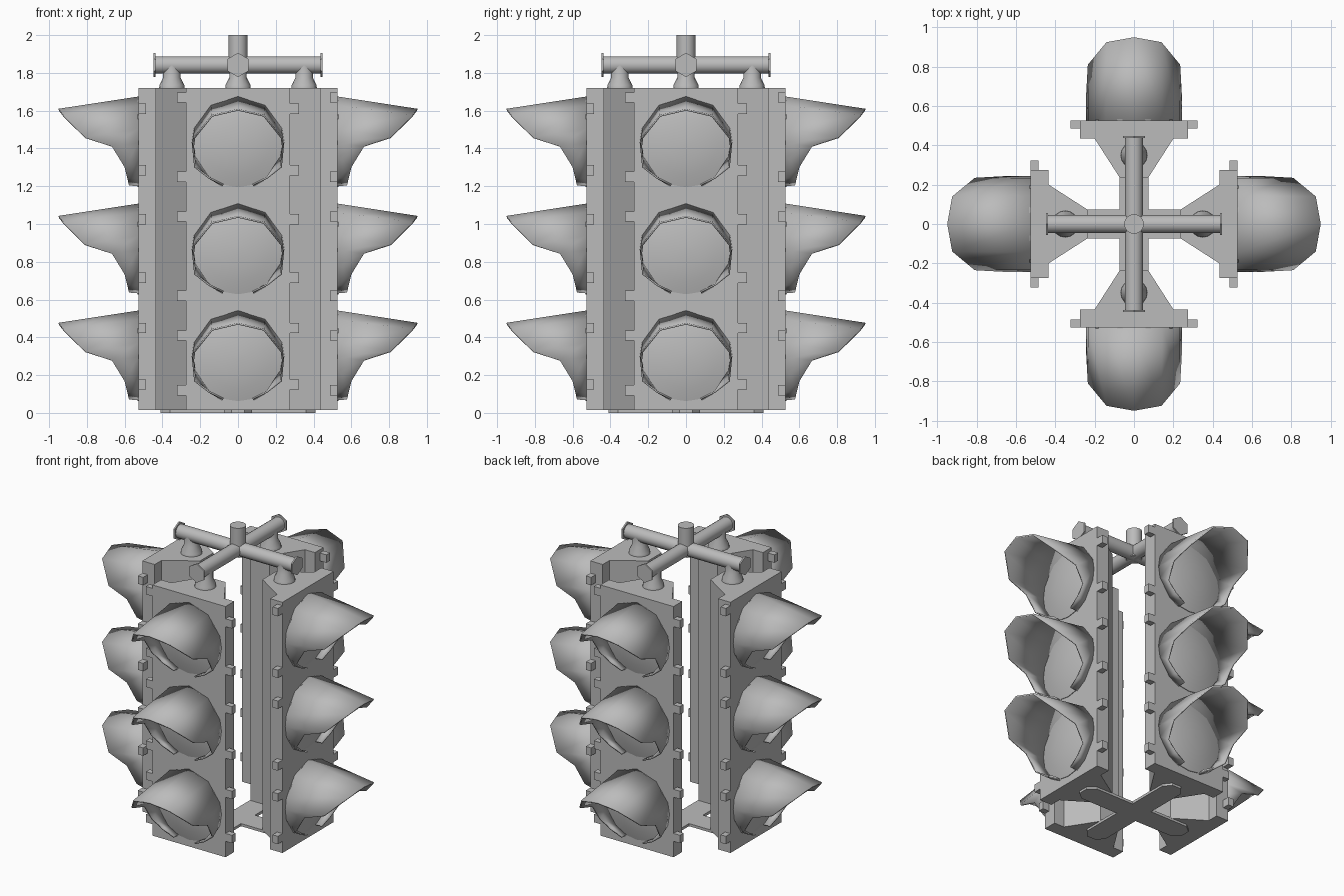
import bpy, bmesh, math
from mathutils import Matrix, Vector

cube = bpy.data.objects.get("Cube")
if cube:
    bpy.data.objects.remove(cube, do_unlink=True)

grey = bpy.data.materials.new("plain_grey")
grey.use_nodes = True
colour = (0.5, 0.5, 0.5, 1)
grey.diffuse_color = colour
grey.node_tree.nodes["Principled BSDF"].inputs["Base Color"].default_value = colour


def finish(name, bm, smooth=None):
    bmesh.ops.recalc_face_normals(bm, faces=bm.faces)
    mesh = bpy.data.meshes.new(name)
    bm.to_mesh(mesh)
    bm.free()
    mesh.materials.append(grey)
    obj = bpy.data.objects.new(name, mesh)
    bpy.context.collection.objects.link(obj)
    if smooth:
        bpy.ops.object.select_all(action='DESELECT')
        obj.select_set(True)
        bpy.context.view_layer.objects.active = obj
        bpy.ops.object.shade_smooth_by_angle(angle=math.radians(smooth))
    return obj


def prism(bm, outline, z0, z1):
    face = bm.faces.new([bm.verts.new((x, y, z0)) for x, y in outline])
    ext = bmesh.ops.extrude_face_region(bm, geom=[face])["geom"]
    top = [v for v in ext if isinstance(v, bmesh.types.BMVert)]
    bmesh.ops.translate(bm, verts=top, vec=(0, 0, z1 - z0))


def box(bm, centre, size):
    m = Matrix.Translation(centre) @ Matrix.Diagonal((*size, 1))
    bmesh.ops.create_cube(bm, size=1, matrix=m)


def lathe(bm, profile, sides, matrix):
    # Closed turned shape about local z, from (radius, height) points
    rings = [[bm.verts.new(matrix @ Vector((r * math.cos(t), r * math.sin(t), h)))
              for t in (math.tau * i / sides for i in range(sides))]
             for r, h in profile]
    for a, b in zip(rings, rings[1:]):
        for i in range(sides):
            j = (i + 1) % sides
            bm.faces.new((a[i], a[j], b[j], b[i]))
    bm.faces.new(rings[0])
    bm.faces.new(rings[-1])


def four_ways(obj):
    # Repeat a front part on the other three sides
    name = obj.name
    obj.name = "front_" + name
    for side, turn in (("left", 1), ("back", 2), ("right", 3)):
        copy = obj.copy()
        copy.name = side + "_" + name
        copy.rotation_euler.z = turn * math.pi / 2
        bpy.context.collection.objects.link(copy)


FRONT = -0.527
LAMPS = (1.43, 0.863, 0.297)

# Housing: flanged front with a tapered back
half = [(0.275, FRONT), (0.275, -0.434), (0.2, -0.434), (0.072, -0.235)]
bm = bmesh.new()
prism(bm, half + [(-x, y) for x, y in reversed(half)], 0.015, 1.72)
four_ways(finish("housing", bm))

# Door hinges and latches on the sides of each housing
bm = bmesh.new()
for side, heights in ((-1, (1.67, 1.25, 1.04, 0.62, 0.41, 0.12)),
                      (1, (1.61, 1.285, 1.025, 0.715, 0.45, 0.15))):
    for z in heights:
        box(bm, (side * 0.296, FRONT + 0.02, z), (0.056, 0.04, 0.054))
four_ways(finish("hinges", bm))

# Lenses: shallow domes
bm = bmesh.new()
for z in LAMPS:
    m = Matrix.Translation((0, FRONT, z)) @ Matrix.Rotation(math.pi / 2, 4, 'X')
    lathe(bm, [(0.235, -0.01), (0.235, 0.004), (0.17, 0.022), (0.09, 0.034),
               (0.02, 0.038)], 20, m)
four_ways(finish("lenses", bm, 40))

# Visors: open-bottomed hoods, each rib as angle, rim x, rim y, rim z
ribs = [(90, 0, -0.95, 0.18), (54, 0.14, -0.925, 0.147), (18, 0.235, -0.81, 0.03),
        (0, 0.243, -0.667, -0.02), (-18, 0.232, -0.6, -0.13),
        (-50, 0.158, -0.586, -0.188), (-70, 0.08, -0.577, -0.226)]
ribs = [(180 - a, -x, y, z) for a, x, y, z in reversed(ribs[1:])] + ribs
bm = bmesh.new()
for lamp in LAMPS:
    pairs = []
    for a, x, y, z in ribs:
        t = math.radians(a)
        base = (0.245 * math.cos(t), FRONT, lamp + 0.245 * math.sin(t))
        pairs.append((bm.verts.new(base), bm.verts.new((x, y, lamp + z))))
    for (a, b), (c, d) in zip(pairs, pairs[1:]):
        bm.faces.new((a, b, d, c))
visors = finish("visors", bm, 45)
shell = visors.modifiers.new("thickness", 'SOLIDIFY')
shell.thickness = 0.01
shell.offset = -1
four_ways(visors)

# Flared pipe from each housing up to the cross arms
bm = bmesh.new()
lathe(bm, [(0.068, 1.715), (0.066, 1.735), (0.046, 1.775), (0.046, 1.84)], 16,
      Matrix.Translation((0, -0.35, 0)))
four_ways(finish("riser", bm, 35))

# Cross arm with a hexagonal end cap
bm = bmesh.new()
m = Matrix.Translation((0, 0, 1.842)) @ Matrix.Rotation(math.pi / 2, 4, 'X')
lathe(bm, [(0.046, 0), (0.046, 0.44)], 16, m)
lathe(bm, [(0.064, 0.437), (0.064, 0.447)], 6, m @ Matrix.Rotation(math.pi / 6, 4, 'Z'))
four_ways(finish("arm", bm, 35))

# Hanging post
bm = bmesh.new()
lathe(bm, [(0.05, 1.8), (0.05, 2)], 16, Matrix.Identity(4))
finish("post", bm, 35)

# Bottom cross plate with chamfered ends
arm = [(-0.075, -0.075), (-0.075, -0.36), (-0.035, -0.41), (0.035, -0.41), (0.075, -0.36)]
outline = []
for k in range(4):
    r = Matrix.Rotation(k * math.pi / 2, 2)
    outline += [tuple(r @ Vector(p)) for p in arm]
bm = bmesh.new()
prism(bm, outline, 0, 0.018)
finish("bottom_plate", bm)
